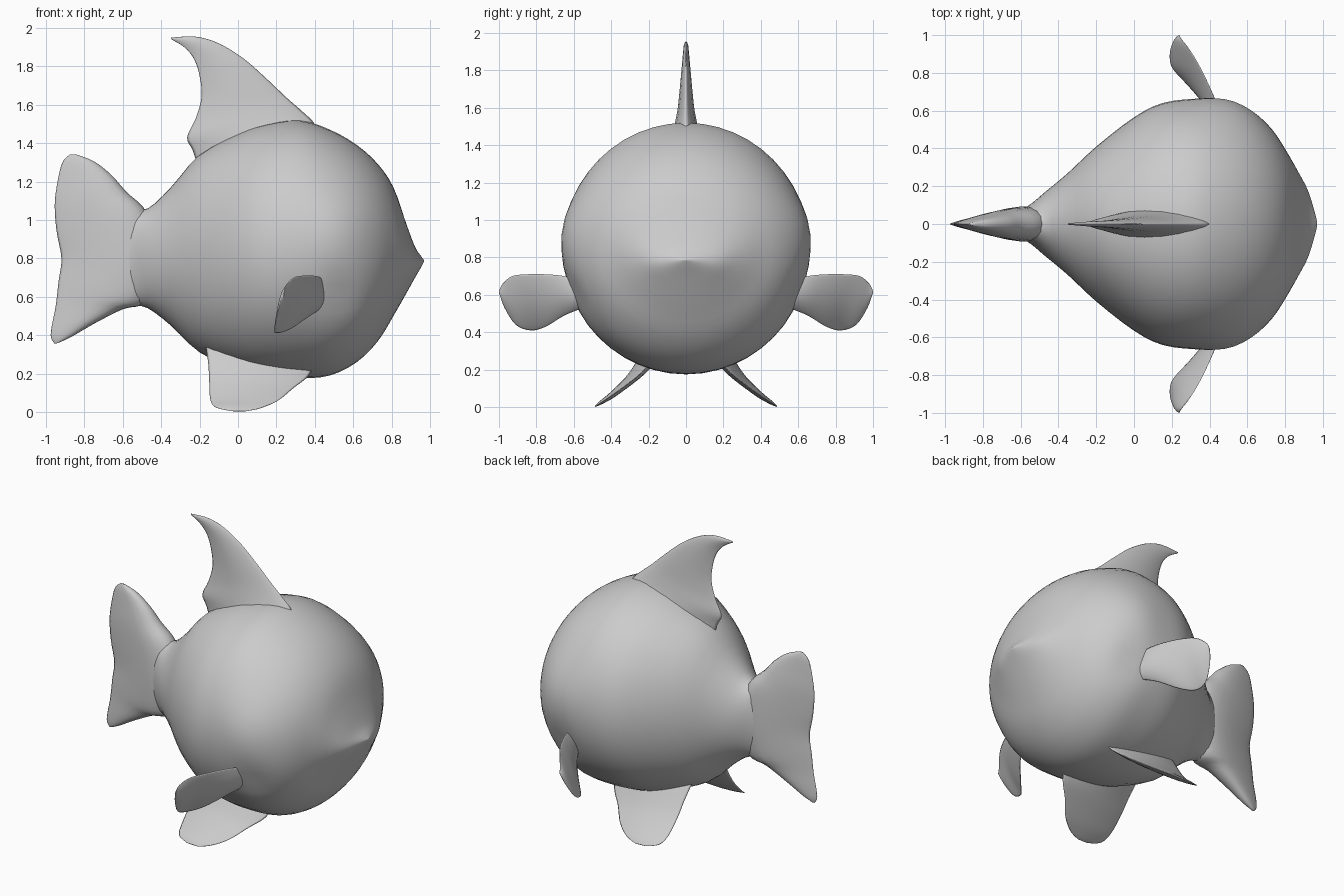
import bpy, bmesh, math
from mathutils import Vector


def smooth_rows(rows, steps):
    """Catmull-Rom interpolation through rows of numbers."""
    out = []
    for i in range(len(rows) - 1):
        p0, p1 = rows[max(i - 1, 0)], rows[i]
        p2, p3 = rows[i + 1], rows[min(i + 2, len(rows) - 1)]
        for s in range(steps):
            t = s / steps
            out.append([0.5 * (2 * b + (c - a) * t + (2 * a - 5 * b + 4 * c - d) * t * t
                               + (3 * b - a - 3 * c + d) * t ** 3)
                        for a, b, c, d in zip(p0, p1, p2, p3)])
    out.append(list(rows[-1]))
    return out


def loft(name, rings, mirror=False):
    """Skin closed rings, cap both ends, shade smooth."""
    bm = bmesh.new()
    loops = [[bm.verts.new(p) for p in ring] for ring in rings]
    n = len(loops[0])
    for a, b in zip(loops, loops[1:]):
        for i in range(n):
            j = (i + 1) % n
            bm.faces.new((a[i], a[j], b[j], b[i]))
    bm.faces.new(loops[0])
    bm.faces.new(loops[-1])
    bmesh.ops.recalc_face_normals(bm, faces=bm.faces)
    for f in bm.faces:
        f.smooth = True
    mesh = bpy.data.meshes.new(name)
    bm.to_mesh(mesh)
    bm.free()
    ob = bpy.data.objects.new(name, mesh)
    bpy.context.collection.objects.link(ob)
    if mirror:
        mod = ob.modifiers.new("Mirror", 'MIRROR')
        mod.use_axis = (False, True, False)
    return ob


def fin(name, rows, peak=1.0, mirror=False, n=10):
    """Rows: leading point, trailing point, half thickness."""
    rows = [(*a, *b, t) for a, b, t in rows]
    mid = rows[len(rows) // 2]
    chord = Vector(mid[3:6]) - Vector(mid[:3])
    span = Vector(rows[-1][:3]) - Vector(rows[0][:3])
    normal = chord.cross(span).normalized()
    rings = []
    for r in smooth_rows(rows, 4):
        a, b, th = Vector(r[:3]), Vector(r[3:6]), r[6]
        ring = []
        for k in range(2 * n):
            ang = math.pi * k / n
            t = (1 - math.cos(ang)) / 2
            w = max(math.sin(math.pi * t ** peak), 0) ** 0.8 * th
            ring.append(a.lerp(b, t) + normal * (w if k <= n else -w))
        rings.append(ring)
    return loft(name, rings, mirror)


def flat(rows):
    """Place x,z outline pairs on the centre plane."""
    return [((ax, 0, az), (bx, 0, bz), t) for ax, az, bx, bz, t in rows]


# Body: x, bottom z, top z, half width
sections = [
    (-0.70, 0.64, 0.98, 0.035), (-0.57, 0.565, 1.05, 0.09), (-0.47, 0.54, 1.06, 0.17),
    (-0.35, 0.45, 1.17, 0.27), (-0.20, 0.31, 1.34, 0.41), (0.0, 0.22, 1.45, 0.565),
    (0.15, 0.185, 1.50, 0.64), (0.32, 0.175, 1.52, 0.66), (0.48, 0.19, 1.47, 0.65),
    (0.62, 0.26, 1.39, 0.595), (0.73, 0.37, 1.29, 0.50), (0.81, 0.50, 1.17, 0.38),
    (0.87, 0.605, 1.00, 0.275), (0.92, 0.695, 0.865, 0.18), (0.955, 0.755, 0.81, 0.07),
    (0.97, 0.785, 0.79, 0.008)]
# Cheek bulges and dents: centre x, centre z, radius, strength
bumps = [(0.52, 0.97, 0.17, 0.02), (0.52, 0.60, 0.11, -0.025)]
body_rings = []
for x, lo, hi, w in smooth_rows(sections, 3):
    ring = []
    for k in range(48):
        a = 2 * math.pi * k / 48
        y, z = w * math.cos(a), (lo + hi) / 2 + (hi - lo) / 2 * math.sin(a)
        for bx, bz, r, s in bumps:
            y += s * math.cos(a) * math.exp(-((x - bx) ** 2 + (z - bz) ** 2) / r ** 2)
        ring.append((x, y, z))
    body_rings.append(ring)
loft("body", body_rings)

# Tail fin, top to bottom
fin("tail_fin", flat([
    (-0.84, 1.34, -0.875, 1.342, 0.008), (-0.75, 1.305, -0.915, 1.30, 0.025),
    (-0.66, 1.235, -0.94, 1.20, 0.045), (-0.585, 1.15, -0.955, 1.08, 0.065),
    (-0.47, 1.03, -0.945, 0.94, 0.085), (-0.42, 0.80, -0.92, 0.80, 0.095),
    (-0.47, 0.58, -0.935, 0.68, 0.085), (-0.60, 0.535, -0.95, 0.55, 0.06),
    (-0.74, 0.465, -0.97, 0.45, 0.04), (-0.87, 0.39, -0.975, 0.39, 0.02),
    (-0.935, 0.36, -0.955, 0.355, 0.006)]), peak=0.55)

# Dorsal fin, root to tip
fin("dorsal_fin", flat([
    (0.42, 1.42, -0.20, 1.25, 0.09), (0.40, 1.50, -0.235, 1.36, 0.08),
    (0.33, 1.57, -0.265, 1.43, 0.062), (0.25, 1.64, -0.22, 1.53, 0.046),
    (0.15, 1.735, -0.19, 1.64, 0.035), (0.03, 1.84, -0.20, 1.75, 0.025),
    (-0.10, 1.92, -0.23, 1.84, 0.017), (-0.22, 1.955, -0.28, 1.90, 0.012),
    (-0.35, 1.95, -0.345, 1.94, 0.004)]), peak=0.9)

# Side fins, root to tip
fin("side_fin", [
    ((0.45, 0.55, 0.67), (0.42, 0.55, 0.53), 0.03),
    ((0.43, 0.65, 0.70), (0.36, 0.65, 0.49), 0.028),
    ((0.39, 0.75, 0.71), (0.27, 0.75, 0.43), 0.026),
    ((0.34, 0.85, 0.71), (0.20, 0.83, 0.41), 0.024),
    ((0.29, 0.93, 0.70), (0.19, 0.91, 0.44), 0.02),
    ((0.25, 0.98, 0.66), (0.21, 0.97, 0.53), 0.013),
    ((0.24, 1.0, 0.62), (0.23, 0.995, 0.60), 0.004)], mirror=True)

# Belly fins, root to tip
fin("belly_fin", [
    ((0.40, 0.17, 0.27), (-0.17, 0.16, 0.36), 0.05),
    ((0.37, 0.235, 0.19), (-0.155, 0.235, 0.25), 0.038),
    ((0.29, 0.31, 0.125), (-0.15, 0.30, 0.16), 0.026),
    ((0.21, 0.40, 0.06), (-0.145, 0.39, 0.07), 0.017),
    ((0.12, 0.46, 0.02), (-0.12, 0.455, 0.025), 0.01),
    ((0.04, 0.485, 0.003), (-0.04, 0.485, 0.005), 0.003)], mirror=True)
